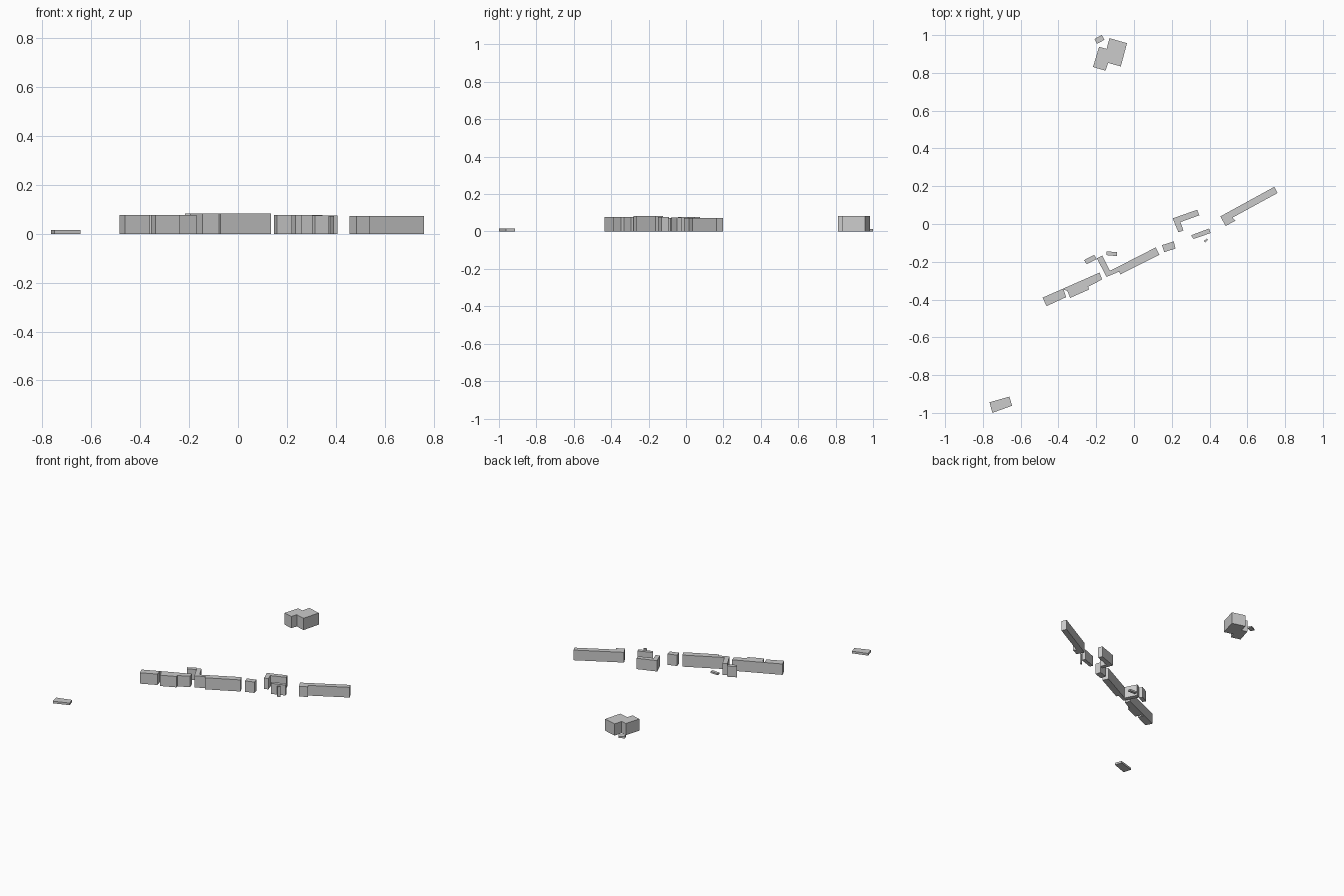
import bpy, bmesh


def block(name, height, outline):
    """Extrude a ground-plan outline upward into a closed flat-roofed block."""
    area = sum(a[0] * b[1] - b[0] * a[1]
               for a, b in zip(outline, outline[1:] + outline[:1]))
    if area < 0:
        outline = outline[::-1]
    bm = bmesh.new()
    base = bm.faces.new([bm.verts.new((x, y, 0)) for x, y in outline])
    ext = bmesh.ops.extrude_face_region(bm, geom=[base], use_keep_orig=True)
    top = [v for v in ext["geom"] if isinstance(v, bmesh.types.BMVert)]
    bmesh.ops.translate(bm, verts=top, vec=(0, 0, height))
    bmesh.ops.recalc_face_normals(bm, faces=bm.faces)
    mesh = bpy.data.meshes.new(name)
    bm.to_mesh(mesh)
    bm.free()
    obj = bpy.data.objects.new(name, mesh)
    bpy.context.collection.objects.link(obj)
    return obj


# Long terraces along the diagonal street
block("west_terrace", 0.077, [
    (-0.484, -0.39), (-0.182, -0.257), (-0.169, -0.294), (-0.243, -0.332),
    (-0.238, -0.347), (-0.338, -0.391), (-0.353, -0.353), (-0.372, -0.348),
    (-0.359, -0.387), (-0.463, -0.435)])
block("central_terrace", 0.082, [
    (-0.197, -0.182), (-0.168, -0.168), (-0.127, -0.248), (0.115, -0.124),
    (0.134, -0.163), (-0.072, -0.267), (-0.078, -0.252), (-0.145, -0.28)])
block("east_terrace", 0.072, [
    (0.457, 0.04), (0.743, 0.197), (0.76, 0.164), (0.522, 0.034),
    (0.537, 0.017), (0.485, -0.01)])

# Smaller street buildings
block("street_house", 0.077, [
    (0.148, -0.112), (0.21, -0.092), (0.22, -0.13), (0.16, -0.149)])
block("corner_house", 0.077, [
    (0.205, 0.03), (0.334, 0.075), (0.346, 0.046), (0.246, 0.01),
    (0.262, -0.034), (0.235, -0.044)])
block("narrow_house", 0.074, [
    (0.302, -0.06), (0.397, -0.024), (0.406, -0.048), (0.315, -0.079)])
block("tiny_tower", 0.073, [
    (0.37, -0.09), (0.386, -0.076), (0.392, -0.083), (0.377, -0.097)])
block("rear_house", 0.076, [
    (-0.264, -0.191), (-0.211, -0.163), (-0.198, -0.186), (-0.251, -0.213)])
block("rear_shed", 0.012, [
    (-0.145, -0.146), (-0.09, -0.148), (-0.09, -0.17), (-0.145, -0.165)])

# Outlying buildings
block("large_house", 0.083, [
    (-0.13, 0.984), (-0.037, 0.957), (-0.07, 0.834), (-0.137, 0.853),
    (-0.151, 0.812), (-0.217, 0.831), (-0.185, 0.938), (-0.145, 0.927)])
block("garden_shed", 0.012, [
    (-0.209, 0.98), (-0.17, 1.0), (-0.156, 0.975), (-0.197, 0.954)])
block("low_barn", 0.015, [
    (-0.765, -0.944), (-0.66, -0.914), (-0.645, -0.962), (-0.75, -1.0)])
